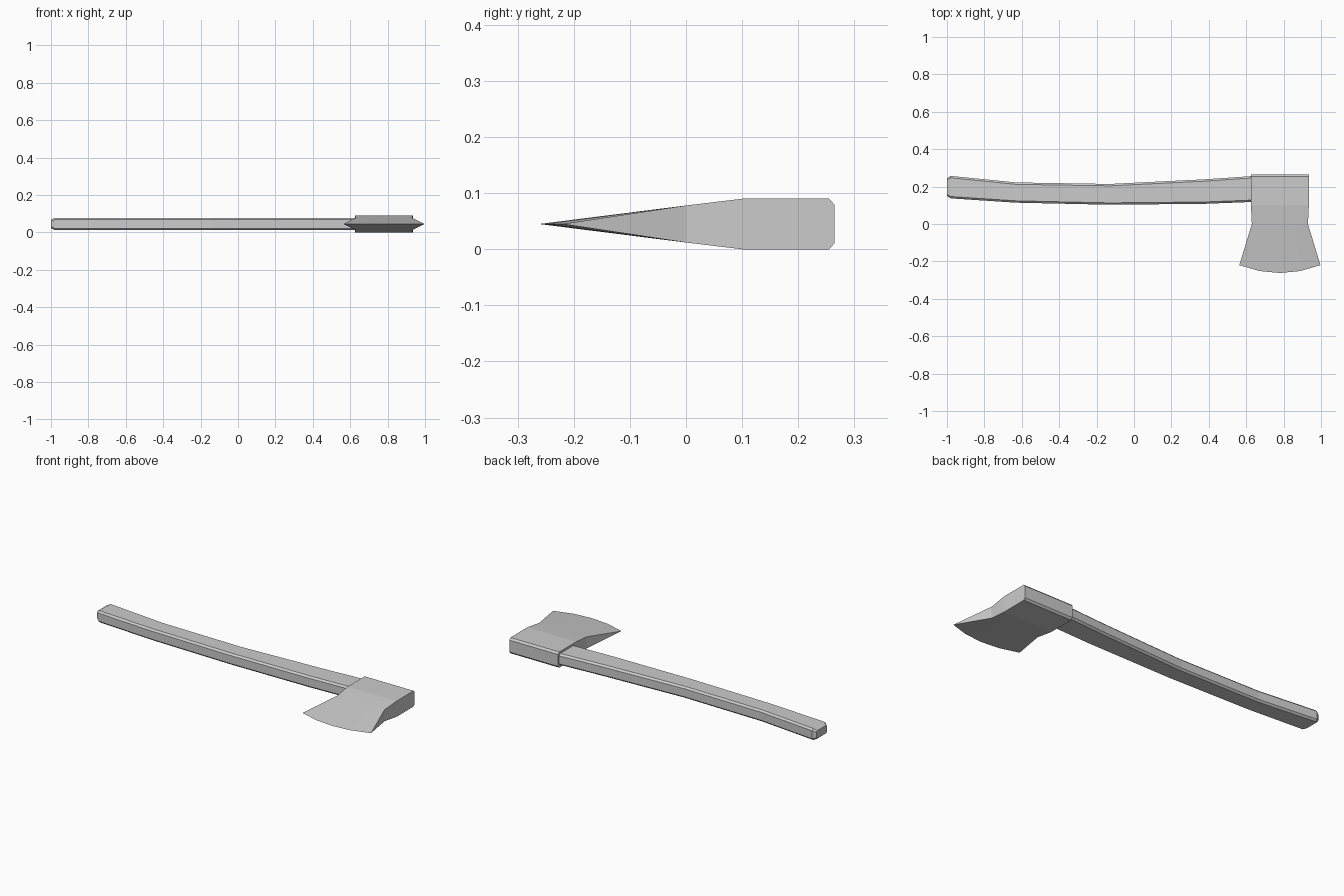
import bpy, bmesh

if "Cube" in bpy.data.objects:
    bpy.data.objects.remove(bpy.data.objects["Cube"])

MID_Z = 0.045


def loft(name, rings):
    """Skin a list of equal-length closed rings and cap both ends."""
    bm = bmesh.new()
    loops = [[bm.verts.new(p) for p in ring] for ring in rings]
    n = len(loops[0])
    for a, b in zip(loops, loops[1:]):
        for i in range(n):
            j = (i + 1) % n
            bm.faces.new((a[i], a[j], b[j], b[i]))
    bm.faces.new(loops[0])
    bm.faces.new(loops[-1])
    bmesh.ops.remove_doubles(bm, verts=bm.verts, dist=1e-4)
    bmesh.ops.recalc_face_normals(bm, faces=bm.faces)
    mesh = bpy.data.meshes.new(name)
    bm.to_mesh(mesh)
    bm.free()
    obj = bpy.data.objects.new(name, mesh)
    bpy.context.collection.objects.link(obj)
    return obj


def handle_ring(x, lo, hi, h, c):
    """Chamfered rectangle across the handle."""
    outline = [(lo, -h + c), (lo + c, -h), (hi - c, -h), (hi, -h + c),
               (hi, h - c), (hi - c, h), (lo + c, h), (lo, h - c)]
    return [(x, y, MID_Z + z) for y, z in outline]


# Handle: gently bowed, with a chamfered butt end, running into the head
stations = [(-1.0, 0.150, 0.245, 0.023, 0.008),
            (-0.98, 0.137, 0.257, 0.033, 0.010),
            (-0.63, 0.114, 0.222, 0.033, 0.010),
            (-0.13, 0.103, 0.214, 0.033, 0.010),
            (0.38, 0.108, 0.239, 0.033, 0.010),
            (0.66, 0.119, 0.258, 0.033, 0.010)]
loft("handle", [handle_ring(*s) for s in stations])


# Axe head: rows from poll to cutting edge (y, half width, half thickness, bow)
rows = [(0.265, 0.155, 0.034, 0.0),
        (0.255, 0.155, 0.045, 0.0),
        (0.100, 0.155, 0.045, 0.0),
        (0.000, 0.150, 0.033, 0.0),
        (-0.262, 0.217, 0.0, 0.042)]
steps = [-1, -0.5, 0, 0.5, 1]


def head_ring(y, w, h):
    top = [(0.78 + t * w, y, MID_Z + h) for t in steps]
    bottom = [(0.78 + t * w, y, MID_Z - h) for t in reversed(steps)]
    return top + bottom


rings = []
for y, w, h, bow in rows:
    rings.append([(px, py + bow * ((px - 0.78) / w) ** 2, pz)
                  for px, py, pz in head_ring(y, w, max(h, 1e-3))])

# Pinch the last row into a sharp edge, leaving a closed wedge
bm = bmesh.new()
loops = [[bm.verts.new(p) for p in r] for r in rings[:-1]]
edge = [bm.verts.new((p[0], p[1], MID_Z)) for p in rings[-1][:5]]
loops.append(edge + edge[::-1])
for a, b in zip(loops, loops[1:]):
    for i in range(10):
        j = (i + 1) % 10
        corners = [a[i], a[j], b[j], b[i]]
        bm.faces.new(list(dict.fromkeys(corners)))
bm.faces.new(loops[0])
bmesh.ops.recalc_face_normals(bm, faces=bm.faces)
mesh = bpy.data.meshes.new("axe_head")
bm.to_mesh(mesh)
bm.free()
bpy.context.collection.objects.link(bpy.data.objects.new("axe_head", mesh))
